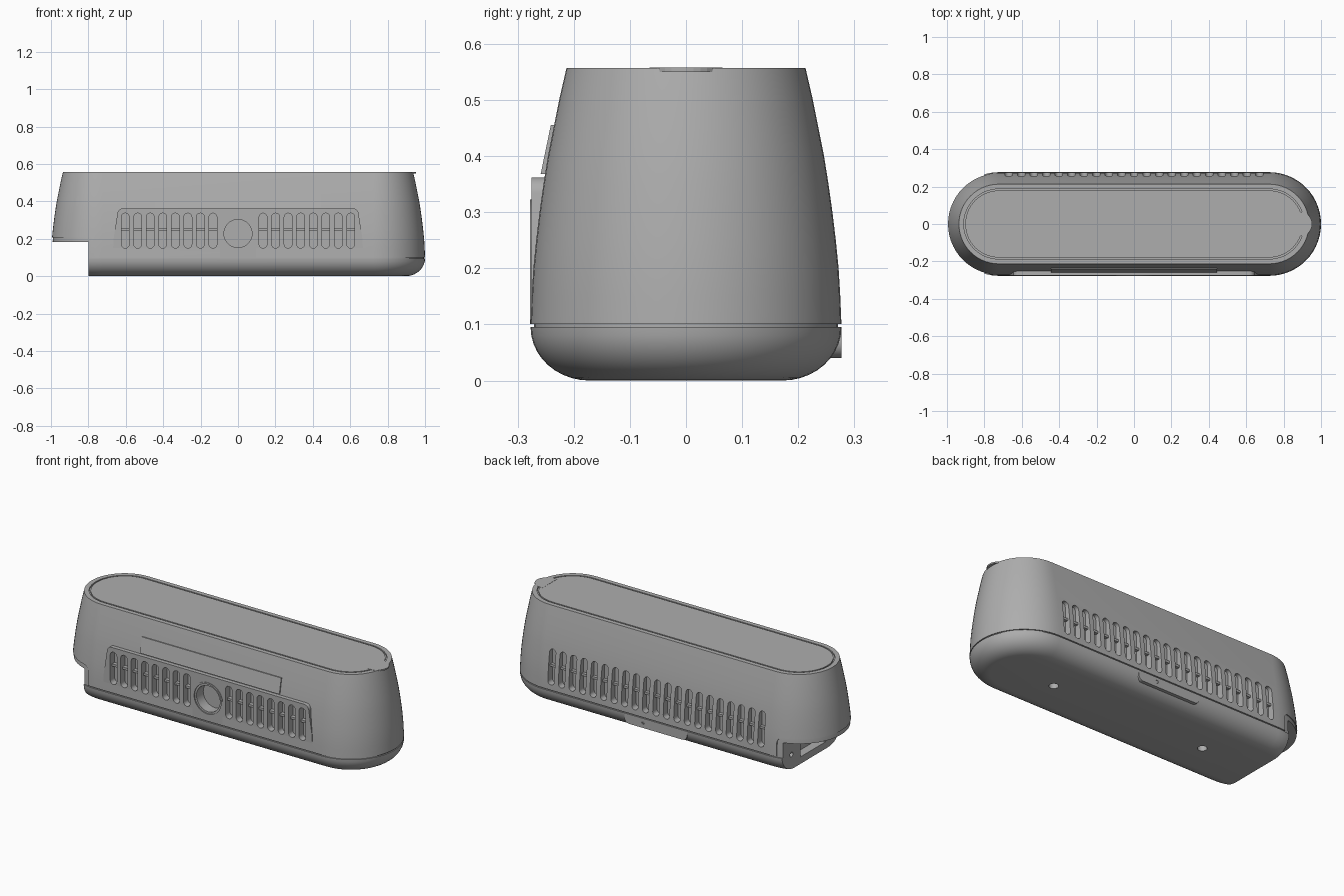
import bpy
import bmesh
from math import sin, cos, pi, radians

if "Cube" in bpy.data.objects:
    bpy.data.objects.remove(bpy.data.objects["Cube"])

grey = bpy.data.materials.new("plain grey")
grey.use_nodes = True
COLOUR = (0.42, 0.42, 0.42, 1)
grey.diffuse_color = COLOUR
grey.node_tree.nodes["Principled BSDF"].inputs["Base Color"].default_value = COLOUR

HALF = 0.723   # half length between the two round ends
STEP = 0.067   # vent spacing


def finish(name, bm):
    bmesh.ops.recalc_face_normals(bm, faces=bm.faces)
    mesh = bpy.data.meshes.new(name)
    bm.to_mesh(mesh)
    bm.free()
    mesh.materials.append(grey)
    obj = bpy.data.objects.new(name, mesh)
    bpy.context.collection.objects.link(obj)
    return obj


def activate(obj):
    bpy.ops.object.select_all(action="DESELECT")
    obj.select_set(True)
    bpy.context.view_layer.objects.active = obj


def arc(cx, cy, r, start, end, n=10):
    return [(cx + r * cos(radians(start + (end - start) * i / n)),
             cy + r * sin(radians(start + (end - start) * i / n))) for i in range(n + 1)]


def circle(cx, cy, r, n=32):
    return arc(cx, cy, r, 0, 360, n)[:-1]


def slot(cx, low, high, r):
    return arc(cx, high - r, r, 0, 180) + arc(cx, low + r, r, 180, 360)


def box(u0, u1, v0, v1):
    return [(u0, v0), (u1, v0), (u1, v1), (u0, v1)]


def loft(name, profile):
    """Stack pill-shaped rings of (radius, height)."""
    bm = bmesh.new()
    rings = []
    for r, z in profile:
        outline = arc(HALF, 0, r, -90, 90, 28) + arc(-HALF, 0, r, 90, 270, 28)
        rings.append([bm.verts.new((x, y, z)) for x, y in outline])
    count = len(rings[0])
    for a, b in zip(rings, rings[1:]):
        for i in range(count):
            j = (i + 1) % count
            bm.faces.new((a[i], a[j], b[j], b[i]))
    bm.faces.new(rings[0])
    bm.faces.new(rings[-1])
    return finish(name, bm)


def prism(name, outlines, low, high, axis="y"):
    """Extrude flat outlines along an axis."""
    place = {"x": lambda u, v, w: (w, u, v),
             "y": lambda u, v, w: (u, w, v),
             "z": lambda u, v, w: (u, v, w)}[axis]
    bm = bmesh.new()
    for pts in outlines:
        a = [bm.verts.new(place(u, v, low)) for u, v in pts]
        b = [bm.verts.new(place(u, v, high)) for u, v in pts]
        bm.faces.new(a)
        bm.faces.new(b)
        for i in range(len(pts)):
            j = (i + 1) % len(pts)
            bm.faces.new((a[i], a[j], b[j], b[i]))
    return finish(name, bm)


def cut(targets, cutter):
    for obj in targets:
        activate(obj)
        mod = obj.modifiers.new("cut", "BOOLEAN")
        mod.operation = "DIFFERENCE"
        mod.solver = "EXACT"
        mod.object = cutter
        bpy.ops.object.modifier_apply(modifier=mod.name)
    bpy.data.objects.remove(cutter)


# Tapered shell with a grooved lid outline, rounded base, and core showing in the seam
shell = loft("shell", [(0.277, 0.101), (0.275, 0.15), (0.272, 0.2), (0.267, 0.25),
                       (0.261, 0.3), (0.254, 0.35), (0.246, 0.4), (0.236, 0.45),
                       (0.225, 0.505), (0.213, 0.557), (0.187, 0.557), (0.187, 0.548),
                       (0.179, 0.548), (0.179, 0.557)])
base = loft("base", [(0.172 + 0.105 * sin(a), 0.095 - 0.095 * cos(a))
                     for a in [i * pi / 20 for i in range(11)]])
core = loft("core", [(0.271, 0.09), (0.271, 0.11), (0.267, 0.2), (0.256, 0.3)])

# Stepped notch under the right end
cut([shell], prism("shell_notch", [[(-1.2, 0), (-0.768, 0)]
                                   + arc(-0.798, 0.178, 0.03, 0, 90) + [(-1.2, 0.208)]], -0.5, 0.5))
cut([base, core], prism("end_notch", [box(-1.2, -0.8, -0.1, 0.182)], -0.5, 0.5))
cut([base, core], prism("end_pocket", [box(-0.13, 0.1, 0.04, 0.14)], -0.9, -0.75, "x"))
cut([base, core], prism("end_screw_hole", [circle(0.18, 0.085, 0.014, 16)], -0.9, -0.74, "x"))

# Front grille panel and arched boss
panel = prism("front_panel", [[(-0.67, 0.101), (0.67, 0.101), (0.665, 0.2)]
                              + arc(0.615, 0.332, 0.03, 0, 90)
                              + arc(-0.615, 0.332, 0.03, 90, 180) + [(-0.665, 0.2)]],
              -0.275, -0.22)
boss = prism("front_boss", [[(-0.095, 0.101), (0.095, 0.101)]
                            + arc(0, 0.228, 0.095, 0, 180, 28)], -0.278, -0.23)
front = [shell, core, panel, boss]
cut(front, prism("socket_rim", [circle(0, 0.228, 0.086)], -0.3, -0.272))
cut(front, prism("socket_hole", [circle(0, 0.228, 0.075)], -0.3, -0.21))

# Vents
front_x = [side * (0.134 + i * STEP) for side in (-1, 1) for i in range(8)]
cut([shell, core, panel],
    prism("front_vents", [slot(x, 0.15, 0.337, 0.021) for x in front_x], -0.3, -0.235))
cut([shell, core],
    prism("back_vents", [slot(i * STEP, 0.13, 0.33, 0.02) for i in range(-10, 11)], 0.235, 0.3))
prism("front_vent_ribs", [box(-0.63, -0.11, 0.245, 0.258), box(0.11, 0.63, 0.245, 0.258)],
      -0.258, -0.225)
prism("back_vent_rib", [box(-0.69, 0.69, 0.225, 0.238)], 0.225, 0.254)

# Sloping label plate above the grille
prism("label_plate", [[(-0.259, 0.368), (-0.241, 0.455), (-0.22, 0.455), (-0.22, 0.368)]],
      -0.445, 0.445, "x")

# Pull tab on the lid
prism("lid_tab", [[(0.87, -0.065), (0.91, -0.065)] + arc(0.89, 0, 0.063, -60, 60)
                  + [(0.91, 0.065), (0.87, 0.065)]], 0.55, 0.558, "z")

# Back latch with a pin hole
latch = prism("back_latch", [[(-0.2, 0.095)] + arc(-0.17, 0.07, 0.03, 180, 270)
                             + arc(0.17, 0.07, 0.03, 270, 360) + [(0.2, 0.095)]], 0.23, 0.277)
cut([latch], prism("latch_hole", [circle(0.08, 0.07, 0.009, 16)], 0.26, 0.3))

# Screw holes underneath
cut([base], prism("base_holes", [circle(x, 0, 0.025, 24) for x in (-0.45, 0.53)], -0.05, 0.03, "z"))

for obj in (shell, base, core, panel, boss, latch):
    activate(obj)
    bpy.ops.object.shade_smooth_by_angle(angle=radians(30))
